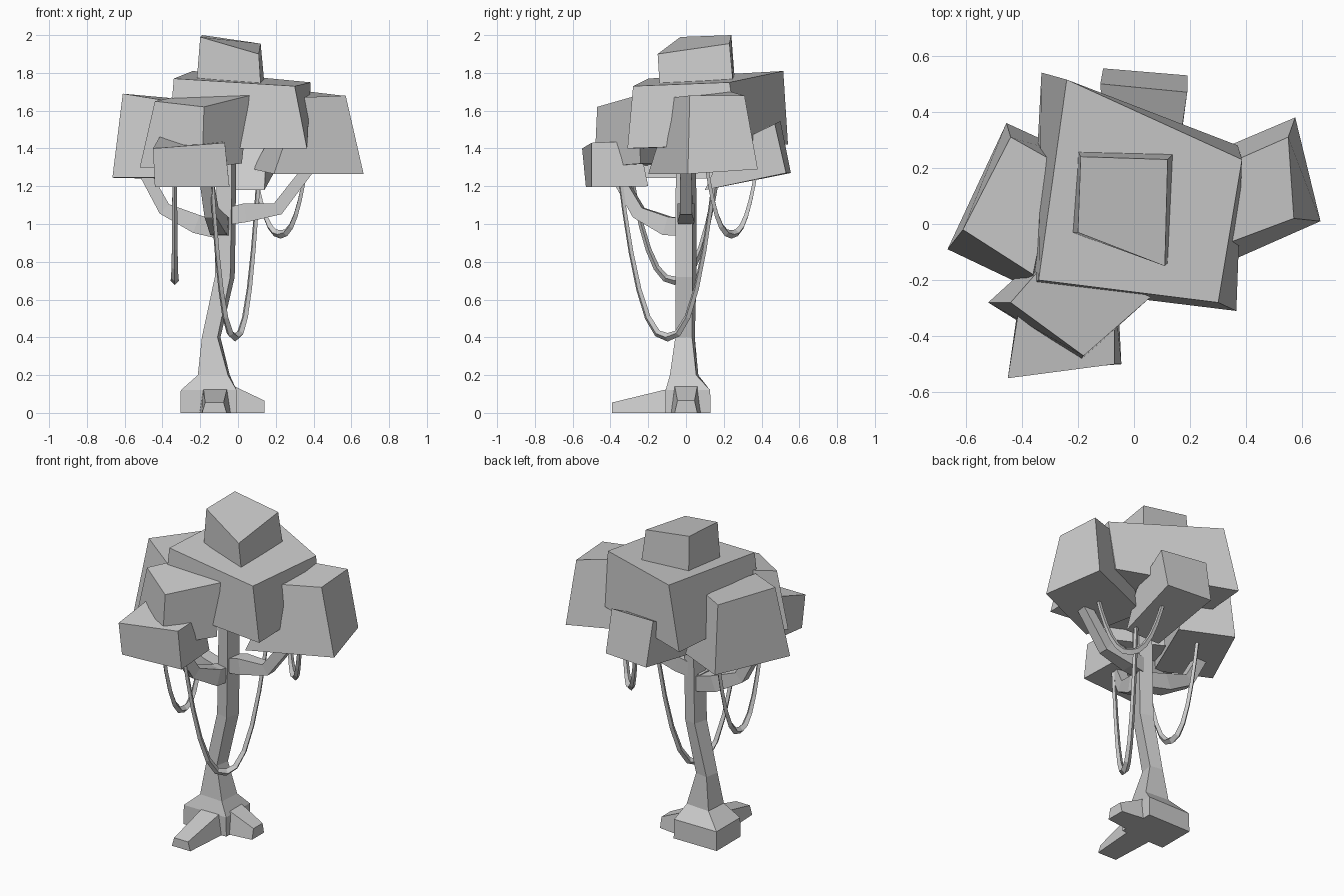
import bpy, bmesh, math
from mathutils import Vector

if "Cube" in bpy.data.objects:
    bpy.data.objects.remove(bpy.data.objects["Cube"])


def make_object(name, rings, materialless=True):
    """Loft four-sided (or n-sided) rings into a closed solid."""
    bm = bmesh.new()
    loops = [[bm.verts.new(p) for p in ring] for ring in rings]
    n = len(loops[0])
    for a, b in zip(loops, loops[1:]):
        for i in range(n):
            j = (i + 1) % n
            bm.faces.new((a[i], a[j], b[j], b[i]))
    bm.faces.new(loops[0][::-1])
    bm.faces.new(loops[-1])
    bmesh.ops.recalc_face_normals(bm, faces=bm.faces)
    mesh = bpy.data.meshes.new(name)
    bm.to_mesh(mesh)
    bm.free()
    obj = bpy.data.objects.new(name, mesh)
    bpy.context.collection.objects.link(obj)
    return obj


def leaf_block(name, top, base, z_front, z_back):
    """Skewed box; corners run front-left, front-right, back-right, back-left."""
    zs = (z_front, z_front, z_back, z_back)
    return make_object(name, [[(x, y, z) for (x, y), z in zip(base, zs)], top])


def sweep(name, path, sizes, twist=0.0):
    """Sweep a rectangle (half width, half height) along a path."""
    pts = [Vector(p) for p in path]
    chord = pts[-1] - pts[0]
    side = Vector((-chord.y, chord.x, 0)).normalized()
    rings = []
    for i, (p, (w, h)) in enumerate(zip(pts, sizes)):
        t = (pts[min(i + 1, len(pts) - 1)] - pts[max(i - 1, 0)]).normalized()
        up = t.cross(side).normalized()
        ring = []
        for k in range(4):
            a = twist + math.pi / 4 + k * math.pi / 2
            ring.append(p + 1.414 * (side * w * math.cos(a) + up * h * math.sin(a)))
        rings.append(ring)
    return make_object(name, rings)


def vine(name, start, end, low, segments=12):
    """Hanging loop, a little thicker at its lowest point."""
    a, b = Vector(start), Vector(end)
    path, sizes = [], []
    for i in range(segments + 1):
        # denser steps near the bottom would look rounder; cosine spreads them
        s = -math.cos(math.pi * i / segments)
        s = 0.5 * s + 0.5 * (2 * i / segments - 1)
        p = a.lerp(b, (s + 1) / 2)
        p.z = low + (p.z - low) * abs(s) ** 2.4
        path.append(p)
        r = 0.009 + 0.007 * (1 - abs(s)) ** 1.5
        sizes.append((r, r))
    return sweep(name, path, sizes, math.pi / 4)


# Canopy blocks
leaf_block("canopy_top",
           [(-.2, -.03, 1.99), (.11, -.15, 1.9), (.12, .23, 1.955), (-.19, .24, 2)],
           [(-.22, -.03), (.12, -.14), (.14, .25), (-.2, .26)], 1.74, 1.74)
leaf_block("canopy_main",
           [(-.34, -.2, 1.77), (.3, -.28, 1.73), (.385, .23, 1.75), (-.24, .515, 1.81)],
           [(-.37, -.22), (.365, -.31), (.37, .28), (-.33, .54)], 1.4, 1.42)
leaf_block("canopy_right",
           [(.33, -.07, 1.67), (.57, .02, 1.68), (.55, .31, 1.68), (.3, .2, 1.71)],
           [(.19, -.2), (.665, .01), (.575, .38), (.08, .17)], 1.265, 1.29)
leaf_block("canopy_left",
           [(-.61, -.02, 1.69), (-.36, -.18, 1.65), (-.28, .22, 1.66), (-.44, .31, 1.66)],
           [(-.665, -.09), (-.35, -.24), (-.15, .22), (-.455, .36)], 1.245, 1.24)
leaf_block("canopy_front_upper",
           [(-.44, -.28, 1.65), (-.18, -.47, 1.62), (.06, -.26, 1.68), (-.3, -.12, 1.68)],
           [(-.52, -.28), (-.19, -.485), (.02, -.24), (-.3, -.08)], 1.3, 1.32)
leaf_block("canopy_front_lower",
           [(-.45, -.55, 1.4), (-.07, -.5, 1.43), (-.07, -.25, 1.44), (-.41, -.3, 1.47)],
           [(-.44, -.53), (-.045, -.5), (-.06, -.2), (-.4, -.2)], 1.195, 1.2)
leaf_block("canopy_back",
           [(-.1, .2, 1.4), (.15, .2, 1.4), (.19, .47, 1.53), (-.12, .5, 1.545)],
           [(-.1, .1), (.14, .1), (.19, .53), (-.11, .555)], 1.18, 1.27)

# Trunk: centre x, centre y, half x, half y, height, turn in degrees
trunk = [(-.155, .01, .15, .12, 0, 0), (-.155, .01, .148, .118, .12, 0),
         (-.128, -.01, .08, .07, .2, -4), (-.142, -.005, .042, .045, .4, -10),
         (-.07, 0, .042, .046, .72, -15), (-.065, 0, .042, .046, 1.0, -15),
         (-.06, 0, .04, .044, 1.45, -15)]
rings = []
for cx, cy, hx, hy, z, deg in trunk:
    c, s = math.cos(math.radians(deg)), math.sin(math.radians(deg))
    rings.append([(cx + c * hx * u - s * hy * v, cy + s * hx * u + c * hy * v, z)
                  for u, v in ((-1, -1), (1, -1), (1, 1), (-1, 1))])
make_object("trunk", rings)


# Roots: tapered wedges resting on the ground
def root(name, start, end, w0, w1, h0, h1):
    a, b = Vector((*start, 0)), Vector((*end, 0))
    d = (b - a).normalized()
    side = Vector((-d.y, d.x, 0))
    up = Vector((0, 0, 1))
    return make_object(name, [
        [p - side * w, p + side * w, p + side * w * .75 + up * h, p - side * w * .75 + up * h]
        for p, w, h in ((a, w0, h0), (b, w1, h1))])


root("front_root", (-.12, -.06), (-.125, -.39), .085, .065, .135, .055)
root("right_root", (-.06, 0), (.14, 0), .085, .06, .16, .065)

# Branches
taper = [(.04, .045), (.045, .05), (.032, .035), (.03, .03)]
sweep("left_branch", [(-.07, 0, .96), (-.22, 0, 1.0), (-.39, 0, 1.08), (-.5, 0, 1.28)], taper)
sweep("front_branch", [(-.08, .02, .98), (-.1, -.1, .99), (-.14, -.25, 1.06), (-.17, -.36, 1.25)], taper)
sweep("right_branch", [(-.06, 0, 1.04), (.04, 0, 1.06), (.21, 0, 1.08), (.38, 0, 1.3)], taper)

# Hanging vines
vine("long_vine", (-.14, -.35, 1.25), (.11, .155, 1.28), .40)
vine("left_vine", (-.335, -.29, 1.25), (-.335, .17, 1.28), .70)
vine("right_vine", (.09, .37, 1.27), (.36, .11, 1.3), .945)
